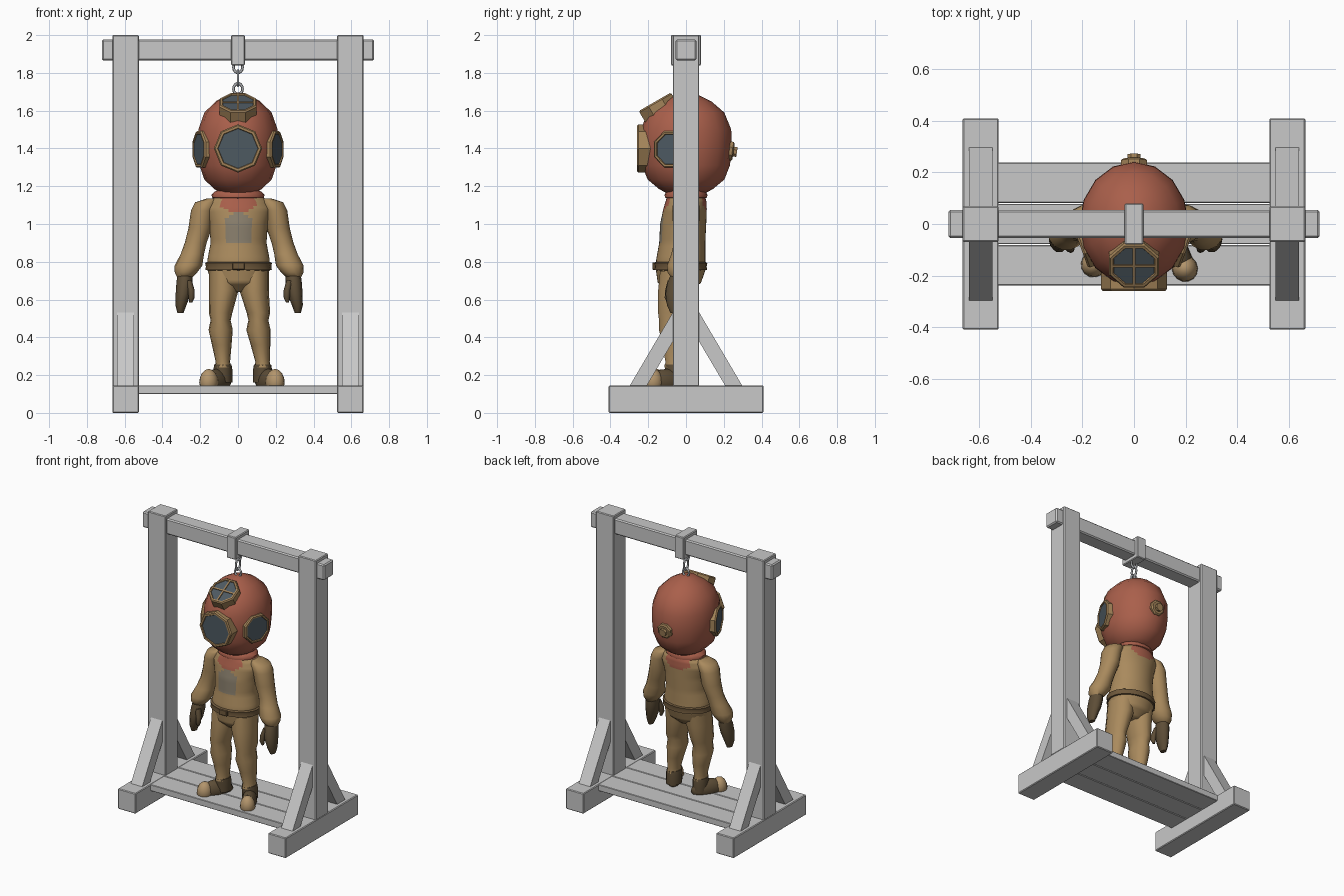
import bpy, bmesh, math
from mathutils import Vector, Matrix

if "Cube" in bpy.data.objects:
    bpy.data.objects.remove(bpy.data.objects["Cube"])


def material(name, r, g, b):
    m = bpy.data.materials.new(name)
    m.diffuse_color = (r, g, b, 1)
    m.use_nodes = True
    m.node_tree.nodes["Principled BSDF"].inputs["Base Color"].default_value = m.diffuse_color
    return m


WOOD = material("grey wood", 0.58, 0.58, 0.58)
CHAIN = material("chain steel", 0.42, 0.43, 0.45)
RED = material("helmet red", 0.40, 0.115, 0.07)
BRASS = material("brass", 0.37, 0.23, 0.10)
GLASS = material("dark glass", 0.075, 0.10, 0.12)
SUIT = material("canvas tan", 0.40, 0.255, 0.11)
PATCH = material("chest plate grey", 0.25, 0.21, 0.15)
BELT = material("belt brown", 0.16, 0.10, 0.045)
LEATHER = material("dark leather", 0.11, 0.075, 0.038)
TOE = material("toe cap tan", 0.45, 0.30, 0.15)


def finish(bm, name, mats, angle=45, matrix=None):
    bmesh.ops.recalc_face_normals(bm, faces=bm.faces)
    for f in bm.faces:
        f.smooth = angle > 0
    if matrix:
        bm.transform(matrix)
    me = bpy.data.meshes.new(name)
    bm.to_mesh(me)
    bm.free()
    for m in mats:
        me.materials.append(m)
    if angle:
        me.set_sharp_from_angle(angle=math.radians(angle))
    ob = bpy.data.objects.new(name, me)
    bpy.context.collection.objects.link(ob)
    return ob


def box(name, lo, hi, mat, bevel=0.005, matrix=None):
    bm = bmesh.new()
    bmesh.ops.create_cube(bm, size=1)
    for v in bm.verts:
        v.co = Vector([(l + h) / 2 + c * (h - l) for l, h, c in zip(lo, hi, v.co)])
    ob = finish(bm, name, [mat], 0, matrix)
    if bevel:
        mod = ob.modifiers.new("bevel", 'BEVEL')
        mod.width, mod.segments = bevel, 1
    return ob


def loft(name, rings, n, mats, angle=50, steps=1, rule=None, matrix=None, turn=0.0, caps=True):
    """Skin of stacked ellipses, each given as (x, y, z, rx, ry)."""
    full = []
    for a, b in zip(rings, rings[1:]):
        full += [[p + (q - p) * s / steps for p, q in zip(a, b)] for s in range(steps)]
    full.append(rings[-1])
    bm = bmesh.new()
    rows = []
    for x, y, z, rx, ry in full:
        rows.append([bm.verts.new((x + rx * math.cos(t), y + ry * math.sin(t), z))
                     for t in [2 * math.pi * i / n + turn for i in range(n)]])
    for a, b in zip(rows, rows[1:]):
        for i in range(n):
            j = (i + 1) % n
            bm.faces.new((a[i], a[j], b[j], b[i]))
    if caps:
        bm.faces.new(rows[0])
        bm.faces.new(rows[-1])
    if rule:
        for f in bm.faces:
            f.material_index = rule(f.calc_center_median())
    return finish(bm, name, mats, angle, matrix)


# wooden stand
for s, side in ((-1, "left"), (1, "right")):
    x0, x1 = sorted((s * 0.525, s * 0.665))
    box(side + "_foot_beam", (x0, -0.41, 0), (x1, 0.41, 0.145), WOOD)
    box(side + "_post", (x0, -0.07, 0.14), (x1, 0.07, 2.0), WOOD)
    for d, end in ((-1, "front"), (1, "back")):
        bm = bmesh.new()
        profile = [(0.30, 0.14), (0.21, 0.14), (0.065, 0.385), (0.065, 0.54)]
        f = bm.faces.new([bm.verts.new((s * 0.55, d * y, z)) for y, z in profile])
        ext = bmesh.ops.extrude_face_region(bm, geom=[f])["geom"]
        bmesh.ops.translate(bm, vec=(s * 0.09, 0, 0),
                            verts=[v for v in ext if isinstance(v, bmesh.types.BMVert)])
        # keep the starting face so that the brace is closed
        if not f.is_valid or len(bm.faces) < 6:
            bmesh.ops.holes_fill(bm, edges=bm.edges, sides=4)
        finish(bm, f"{side}_{end}_brace", [WOOD], 0)
box("top_beam", (-0.72, -0.055, 1.865), (0.72, 0.055, 1.977), WOOD, 0.008)
box("beam_collar", (-0.036, -0.08, 1.84), (0.036, 0.08, 2.0), WOOD)
for i, y in enumerate((-0.16, 0, 0.16)):
    box(f"floor_plank_{i + 1}", (-0.53, y - 0.078, 0.10), (0.53, y + 0.078, 0.145), WOOD, 0.003)

# chain links
for i, (z, h, rot) in enumerate(((1.83, 0.036, 0), (1.772, 0.048, 90), (1.715, 0.036, 0))):
    bpy.ops.mesh.primitive_torus_add(major_radius=0.024, minor_radius=0.007, major_segments=14,
                                     minor_segments=6, location=(0, 0, z),
                                     rotation=(math.pi / 2, 0, math.radians(rot)))
    ob = bpy.context.object
    ob.name = f"chain_link_{i + 1}"
    ob.scale = (1, h / 0.03, 1)
    ob.data.materials.append(CHAIN)
    bpy.ops.object.shade_smooth()

# helmet
shell = [(1.16, 0.085), (1.185, 0.125), (1.235, 0.178), (1.31, 0.204), (1.40, 0.212), (1.50, 0.21),
         (1.59, 0.178), (1.65, 0.117), (1.685, 0.055), (1.695, 0.012)]
loft("helmet", [(0, 0, z, r, r * 1.14) for z, r in shell], 16, [RED], 60)


def porthole(name, centre, normal, r, depth, width, turn):
    q = Vector(normal).to_track_quat('Z', 'Y').to_matrix().to_4x4()
    m = Matrix.Translation(centre) @ q
    i = r - width
    rim = [(-depth, r), (-0.008, r), (0, r - 0.007), (0, i + 0.003), (-0.008, i)]
    loft(name + "_rim", [(0, 0, z, k, k) for z, k in rim], 8, [BRASS], 20,
         turn=turn, matrix=m, caps=False)
    loft(name + "_glass", [(0, 0, -0.012, i, i), (0, 0, -0.006, i, i)], 8, [GLASS], 20,
         turn=turn, matrix=m)
    return m


EIGHTH = math.pi / 8
porthole("front_window", (0, -0.26, 1.40), (0, -1, 0), 0.128, 0.10, 0.023, 0)
for s, side in ((-1, "left"), (1, "right")):
    porthole(side + "_window", (s * 0.211, -0.08, 1.395), (s * 0.94, -0.34, 0),
             0.105, 0.07, 0.02, EIGHTH)
m = porthole("top_window", (0, -0.165, 1.647), (0, -0.5, 0.866), 0.106, 0.07, 0.021, EIGHTH)
box("top_window_bar_across", (-0.085, -0.005, -0.008), (0.085, 0.005, 0), BRASS, 0, m)
box("top_window_bar_down", (-0.005, -0.085, -0.008), (0.005, 0.085, 0), BRASS, 0, m)
m = Matrix.Translation((0, 0.24, 1.385)) @ Vector((0, 1, -0.15)).to_track_quat('Z', 'Y').to_matrix().to_4x4()
loft("back_valve", [(0, 0, z, r, r) for z, r in ((-0.05, 0.055), (0.005, 0.055), (0.012, 0.045),
     (0.012, 0.028), (0.03, 0.028))], 8, [BRASS], 20, matrix=m, turn=EIGHTH)

# neck flange
loft("neck_flange", [(0, 0, 1.19, 0.09, 0.09), (0, 0, 1.17, 0.125, 0.105), (0, 0, 1.155, 0.14, 0.113),
                     (0, 0, 1.14, 0.138, 0.112), (0, 0, 1.13, 0.10, 0.09)], 16, [RED])


# suit body with painted collar and chest plate
def body_colour(c):
    if c.z > 1.14 or (abs(c.x) < 0.09 and c.z > 1.06 + 3.5 * c.x * c.x):
        return 1
    if c.y < 0 and abs(c.x - 0.005) < 0.072 and 0.91 < c.z < 1.06 - 7 * c.x * c.x:
        return 2
    return 0


body = [(0.64, -0.035, 0.07, 0.06), (0.69, -0.035, 0.145, 0.115), (0.76, -0.028, 0.165, 0.132),
        (0.81, -0.028, 0.165, 0.130), (0.90, -0.02, 0.148, 0.122), (1.0, -0.015, 0.155, 0.122),
        (1.08, -0.005, 0.175, 0.115), (1.12, 0, 0.158, 0.108), (1.15, 0, 0.12, 0.10), (1.20, 0, 0.085, 0.085)]
loft("suit_body", [(0.003, y, z, rx, ry) for z, y, rx, ry in body], 40, [SUIT, RED, PATCH],
     60, 5, body_colour)
loft("belt", [(0.003, -0.029, z, 0.165 + o, 0.130 + o) for z, o in
              ((0.755, 0), (0.757, 0.011), (0.775, 0.008), (0.793, 0.012), (0.80, 0))], 20, [BELT])
box("belt_buckle", (-0.03, -0.178, 0.757), (0.035, -0.15, 0.797), BELT, 0.004)

# arms and gloves
for s, side in ((-1, "left"), (1, "right")):
    dx = 0.012 if s > 0 else 0
    arm = [(0.14, 0, 1.135, 0.025, 0.05), (0.165, 0, 1.115, 0.062, 0.07), (0.187, 0, 1.07, 0.062, 0.075),
           (0.20, 0, 0.98, 0.062, 0.07), (0.224, -0.005, 0.90, 0.058, 0.06), (0.242, -0.018, 0.84, 0.062, 0.062),
           (0.262, -0.03, 0.78, 0.073, 0.072), (0.275, -0.035, 0.745, 0.06, 0.065), (0.283, -0.035, 0.712, 0.036, 0.042)]
    glove = [(0.28, -0.037, 0.735, 0.04, 0.045), (0.283, -0.045, 0.69, 0.043, 0.056),
             (0.29, -0.055, 0.63, 0.04, 0.056), (0.302, -0.06, 0.57, 0.029, 0.043), (0.305, -0.058, 0.528, 0.016, 0.025)]
    thumb = [(0.262, -0.075, 0.70, 0.018, 0.022), (0.248, -0.09, 0.65, 0.018, 0.02),
             (0.246, -0.095, 0.61, 0.016, 0.018), (0.25, -0.093, 0.585, 0.008, 0.009)]
    for part, rings, n, mat in (("sleeve", arm, 14, SUIT), ("glove", glove, 10, LEATHER),
                                ("thumb", thumb, 8, LEATHER)):
        loft(f"{side}_{part}", [(s * (x + dx), *rest) for x, *rest in rings], n, [mat], 60)

# legs and boots, standing slightly uneven
for side, knee, ankle, heel, toe in (
        ("left", -0.092, -0.08, (-0.07, -0.02), (-0.155, -0.155)),
        ("right", 0.108, 0.13, (0.125, -0.035), (0.197, -0.172))):
    hip = math.copysign(0.08, knee) + 0.005
    mid = (knee + ankle) / 2
    leg = [(hip, -0.035, 0.75, 0.078, 0.105), (hip, -0.045, 0.65, 0.078, 0.105),
           (knee, -0.055, 0.53, 0.062, 0.095), (knee, -0.06, 0.49, 0.053, 0.085),
           (knee, -0.06, 0.44, 0.064, 0.085), (mid, -0.055, 0.36, 0.052, 0.072),
           (ankle, -0.055, 0.27, 0.038, 0.055), (ankle, -0.055, 0.24, 0.044, 0.06)]
    loft(side + "_leg", leg, 14, [SUIT], 60)
    loft(side + "_boot_shaft", [(ankle, -0.05, 0.16, 0.05, 0.058), (ankle, -0.052, 0.23, 0.05, 0.06),
                                (ankle, -0.055, 0.255, 0.046, 0.058)], 12, [LEATHER])
    d = Vector(toe) - Vector(heel)
    c = (Vector(toe) + Vector(heel)) / 2
    turn = Matrix.Rotation(math.atan2(d.y, d.x), 4, 'Z')
    for part, pos, size, mat in (("boot", c, (d.length / 2 + 0.04, 0.05, 0.075), LEATHER),
                                 ("toe_cap", Vector(toe), (0.053, 0.05, 0.075), TOE)):
        bm = bmesh.new()
        bmesh.ops.create_uvsphere(bm, u_segments=14, v_segments=8, radius=1)
        for v in bm.verts:
            v.co = Vector((v.co.x * size[0], v.co.y * size[1], max(v.co.z, -0.18) * size[2]))
        finish(bm, f"{side}_{part}", [mat], 50, Matrix.Translation((pos.x, pos.y, 0.158)) @ turn)
